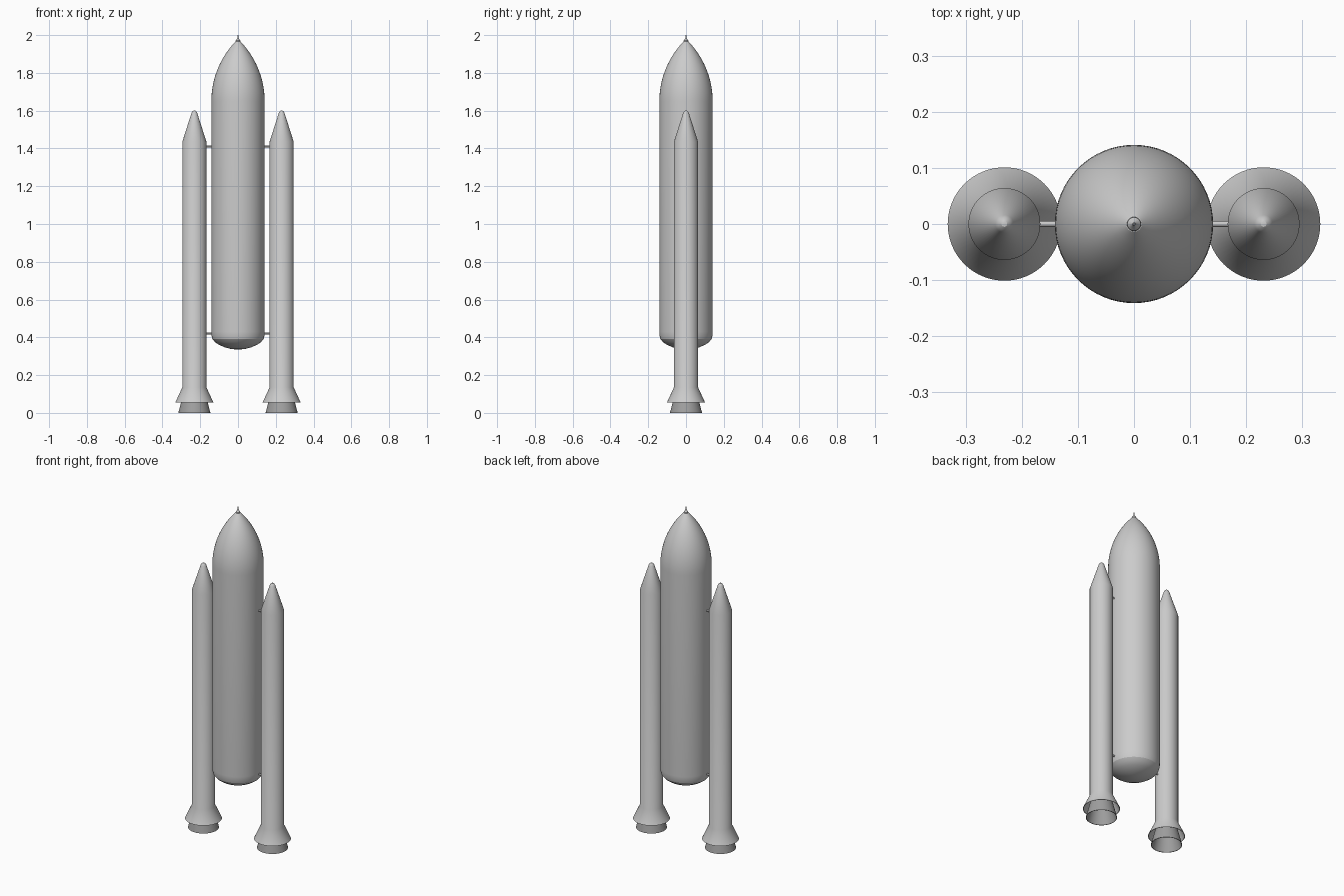
import bpy, math

if "Cube" in bpy.data.objects:
    bpy.data.objects.remove(bpy.data.objects["Cube"], do_unlink=True)


def material(name, value):
    mat = bpy.data.materials.new(name)
    mat.use_nodes = True
    colour = (value, value, value, 1)
    mat.diffuse_color = colour
    mat.node_tree.nodes["Principled BSDF"].inputs["Base Color"].default_value = colour
    return mat


body_grey = material("body grey", 0.6)
nozzle_grey = material("nozzle grey", 0.35)


def finish(obj, mat):
    obj.data.materials.append(mat)
    bpy.ops.object.select_all(action="DESELECT")
    obj.select_set(True)
    bpy.context.view_layer.objects.active = obj
    bpy.ops.object.shade_smooth_by_angle(angle=math.radians(25))
    return obj


def lathe(name, profile, mat, x=0, sides=64):
    """Revolve (radius, height) points, listed bottom to top, about z."""
    verts, faces, rings = [], [], []
    for r, z in profile:
        count = 1 if r == 0 else sides
        rings.append(range(len(verts), len(verts) + count))
        for i in range(count):
            a = math.tau * i / sides
            verts.append((r * math.cos(a), r * math.sin(a), z))
    for low, high in zip(rings, rings[1:]):
        for i in range(sides):
            j = (i + 1) % sides
            corners = [low[i % len(low)], low[j % len(low)],
                       high[j % len(high)], high[i % len(high)]]
            faces.append(list(dict.fromkeys(corners)))
    mesh = bpy.data.meshes.new(name)
    mesh.from_pydata(verts, [], faces)
    obj = bpy.data.objects.new(name, mesh)
    obj.location.x = x
    bpy.context.collection.objects.link(obj)
    return finish(obj, mat)


# Central tank: shallow dome, rounded shoulder, straight wall and ogive nose
tank = [(0, 0.335), (0.035, 0.338), (0.07, 0.347), (0.1, 0.36), (0.122, 0.375),
        (0.135, 0.39), (0.14, 0.408), (0.141, 0.43), (0.141, 1.65)]
nose_base, nose_height, tip = 1.65, 0.315, 0.014
bulge = ((0.141 - tip) ** 2 + nose_height ** 2) / (2 * (0.141 - tip))
for i in range(1, 17):
    h = nose_height * i / 16
    tank.append((0.141 - bulge + math.sqrt(bulge ** 2 - h ** 2), nose_base + h))
lathe("central_tank", tank + [(0, 1.969)], body_grey)

# Small tip fitting and spike
lathe("nose_spike", [(0.013, 1.96), (0.012, 1.972), (0.005, 1.98),
                     (0.003, 1.985), (0.002, 2.0), (0, 2.0)], body_grey, sides=24)

for side, s in (("left", 1), ("right", -1)):
    x = s * 0.231
    # Booster with a blunt conical nose and flared, open skirt
    lathe(side + "_booster",
          [(0.06, 0.135), (0.098, 0.055), (0.101, 0.055), (0.064, 0.135),
           (0.064, 1.435), (0.016, 1.585), (0.011, 1.595), (0.005, 1.6), (0, 1.601)],
          body_grey, x)
    # Open engine bell, closed at its throat
    lathe(side + "_nozzle",
          [(0, 0.09), (0.058, 0.09), (0.082, 0), (0.085, 0), (0.061, 0.093), (0, 0.093)],
          nozzle_grey, x)
    # Attachment struts
    for place, z in (("lower", 0.42), ("upper", 1.41)):
        bpy.ops.mesh.primitive_cylinder_add(
            vertices=16, radius=0.005, depth=0.05,
            location=(s * 0.153, 0, z), rotation=(0, math.pi / 2, 0))
        strut = bpy.context.object
        strut.name = f"{side}_{place}_strut"
        finish(strut, body_grey)
